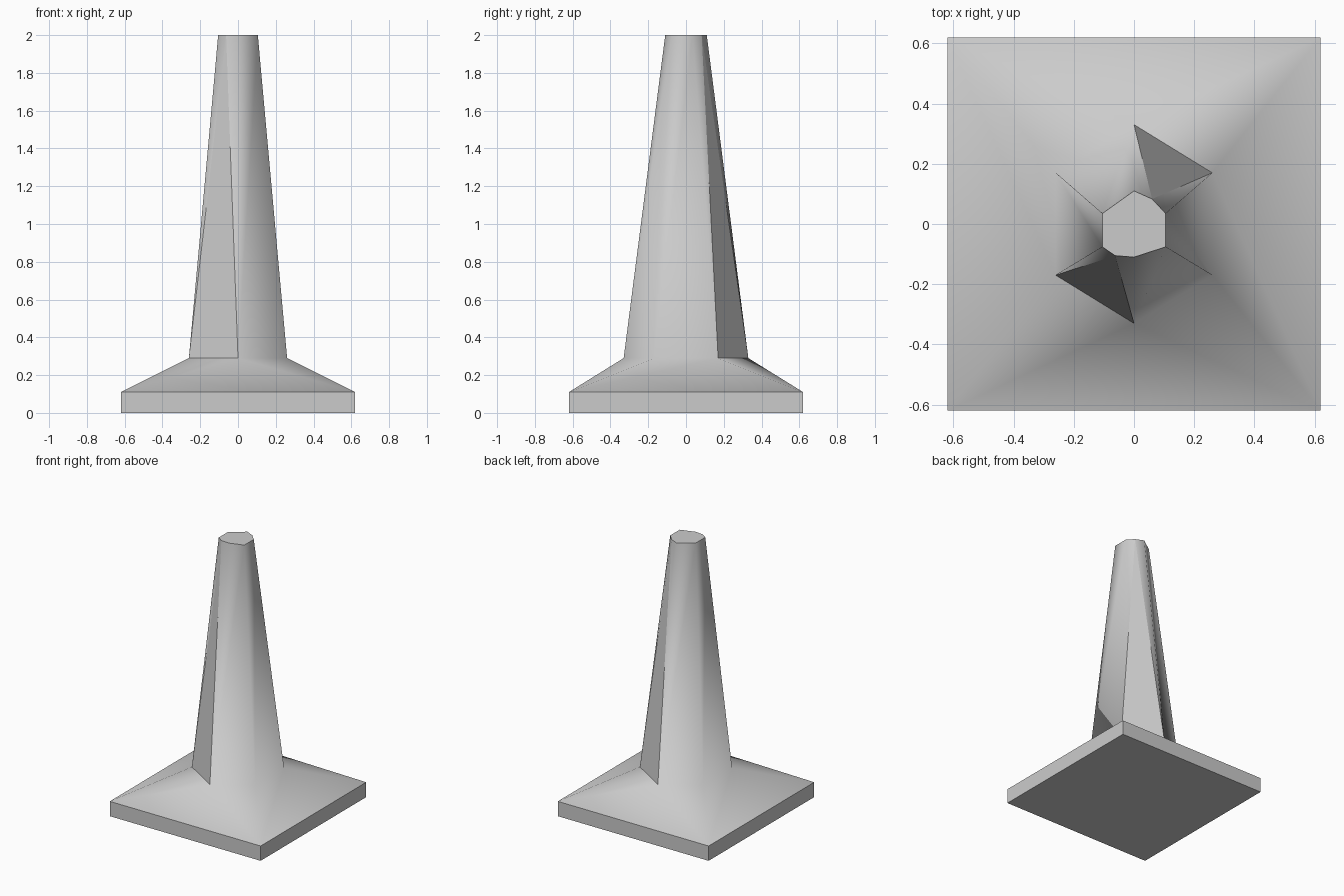
import bpy, bmesh

cube = bpy.data.objects.get("Cube")
if cube:
    bpy.data.objects.remove(cube, do_unlink=True)

grey = bpy.data.materials.new("mid grey")
grey.use_nodes = True
colour = (0.6, 0.6, 0.6, 1)
grey.diffuse_color = colour
grey.node_tree.nodes["Principled BSDF"].inputs["Base Color"].default_value = colour

bm = bmesh.new()


def ring(points, z):
    return [bm.verts.new((x, y, z)) for x, y in points]


def face(*verts, smooth=True):
    f = bm.faces.new(verts)
    f.smooth = smooth
    return f


def hexagon(point, shoulder_x, back_y, front_y):
    # Six corners, counter-clockwise from the back point
    return [(0, point), (-shoulder_x, back_y), (-shoulder_x, front_y),
            (0, -point), (shoulder_x, front_y), (shoulder_x, back_y)]


# Square base plate
half = 0.62
square = [(half, half), (-half, half), (-half, -half), (half, -half)]
floor = ring(square, 0)
rim = ring(square, 0.11)
face(*reversed(floor), smooth=False)
for i in range(4):
    j = (i + 1) % 4
    face(floor[i], floor[j], rim[j], rim[i], smooth=False)

# Sloping skirt from the plate to the foot of the column
foot = ring(hexagon(0.33, 0.26, 0.17, -0.17), 0.29)
back_left, back_right, front_right, front_left = rim
for a, b, k in ((back_left, back_right, 0), (front_right, front_left, 3)):
    face(a, b, foot[k])
    face(b, foot[(k + 1) % 6], foot[k])
    face(a, foot[k], foot[(k + 5) % 6])
face(back_right, front_right, foot[2], foot[1])
face(front_left, back_left, foot[5], foot[4])

# Tapering column, with a flat triangular facet on two opposite sides
top = ring(hexagon(0.11, 0.105, 0.035, -0.076), 2)
apexes = {2: (-0.063, -0.105), 5: (0.06, 0.083)}
cap = []
for i in range(6):
    j = (i + 1) % 6
    cap.append(top[i])
    if i in apexes:
        apex = ring([apexes[i]], 2)[0]
        cap.append(apex)
        face(foot[i], foot[j], apex, smooth=False)
        face(foot[i], apex, top[i])
        face(foot[j], top[j], apex)
    else:
        face(foot[i], foot[j], top[j], top[i])
face(*cap, smooth=False)

bmesh.ops.recalc_face_normals(bm, faces=bm.faces)

# Plate rim, cap and facet borders stay crisp
for e in bm.edges:
    if any(not f.smooth for f in e.link_faces):
        e.smooth = False

mesh = bpy.data.meshes.new("cone_with_square_base")
bm.to_mesh(mesh)
bm.free()
mesh.materials.append(grey)
cone = bpy.data.objects.new("cone_with_square_base", mesh)
bpy.context.collection.objects.link(cone)
